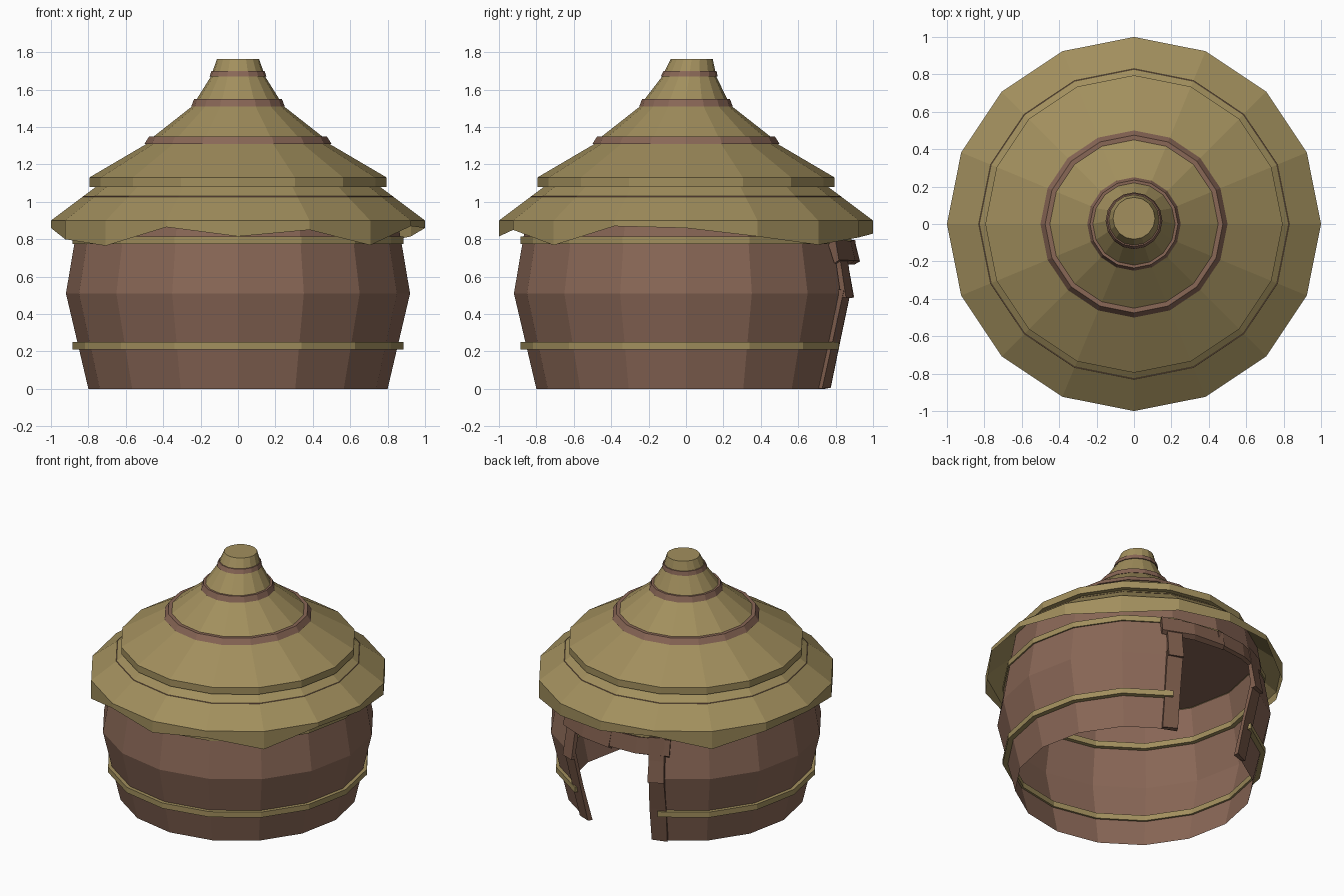
import bpy, bmesh, math, random
from mathutils import Vector

if "Cube" in bpy.data.objects:
    bpy.data.objects.remove(bpy.data.objects["Cube"])

random.seed(4)
N = 16
DOOR = (3, 4)  # wall segments left open at the back (+y)


def material(name, rgb):
    m = bpy.data.materials.new(name)
    m.diffuse_color = (*rgb, 1)
    m.use_nodes = True
    m.node_tree.nodes["Principled BSDF"].inputs["Base Color"].default_value = m.diffuse_color
    return m


CLAY = material("clay", (0.25, 0.135, 0.093))
THATCH = material("thatch", (0.36, 0.275, 0.11))
WOOD = material("wood", (0.20, 0.105, 0.07))


def polar(r, k, z):
    a = 2 * math.pi * k / N
    lean = 0.03 * max(0, z - 1.55) / 0.21  # the neck leans slightly back
    return Vector((r * math.cos(a), r * math.sin(a) + lean, z))


def finish(name, bm, mat, recalc=True):
    if recalc:
        bmesh.ops.recalc_face_normals(bm, faces=bm.faces)
    me = bpy.data.meshes.new(name)
    bm.to_mesh(me)
    bm.free()
    me.materials.append(mat)
    ob = bpy.data.objects.new(name, me)
    bpy.context.collection.objects.link(ob)
    return ob


def lathe(name, profile, mat, skip=(), cap=False, first_z=None):
    """Sheet turned around z; skip holds (segment, row) gaps."""
    bm = bmesh.new()
    cols = [[bm.verts.new(polar(r, k, first_z[k] if first_z and i == 0 else z))
             for i, (r, z) in enumerate(profile)] for k in range(N)]
    for k in range(N):
        a, b = cols[k], cols[(k + 1) % N]
        for i in range(len(profile) - 1):
            if (k, i) not in skip:
                bm.faces.new((a[i], b[i], b[i + 1], a[i + 1]))
    if cap:
        bm.faces.new([c[-1] for c in cols])
    return finish(name, bm, mat, False)


def sweep(bm, sections, loop=False):
    """Bridge four-cornered sections into a solid bar or ring."""
    rows = [[bm.verts.new(p) for p in s] for s in sections]
    pairs = list(zip(rows, rows[1:])) + ([(rows[-1], rows[0])] if loop else [])
    for a, b in pairs:
        for i in range(4):
            j = (i + 1) % 4
            bm.faces.new((a[i], a[j], b[j], b[i]))
    if not loop:
        bm.faces.new(rows[0])
        bm.faces.new(rows[-1])


def hoop(name, section, mat, start=0, count=N):
    bm = bmesh.new()
    n = count if count == N else count + 1
    sweep(bm, [[polar(r, start + k, z) for r, z in section] for k in range(n)], count == N)
    return finish(name, bm, mat)


def box(r0, r1, z0, z1, r2=None):
    return [(r0, z0), (r1, z0), (r1 if r2 is None else r2, z1), (r0, z1)]


# Wall: open underneath, flat ceiling, doorway at the back
lathe("wall", [(0.80, 0), (0.92, 0.51), (0.876, 0.77), (0.83, 1.03)], CLAY,
      skip=[(k, i) for k in DOOR for i in (0, 1)], cap=True)

# Binding bands around the wall
hoop("lower_band", box(0.835, 0.885, 0.21, 0.25), THATCH, start=5, count=14)
hoop("upper_band", box(0.845, 0.885, 0.775, 0.815), THATCH)

# Roof: ragged eave, two tiers and a leaning neck
eave = [0.86, 0.815, 0.77, 0.81, 0.83, 0.86, 0.77, 0.84,
        0.86, 0.80, 0.765, 0.865, 0.815, 0.85, 0.768, 0.87]
lathe("roof", [(1, 0.8), (1, 0.9), (0.76, 1.08), (0.795, 1.08), (0.795, 1.13),
               (0.48, 1.315), (0.45, 1.35), (0.24, 1.515), (0.22, 1.55),
               (0.145, 1.67), (0.135, 1.70), (0.112, 1.765)],
      THATCH, cap=True, first_z=eave)

# Clay rings on the roof
for label, sec in (("lower", box(0.44, 0.50, 1.31, 1.35, 0.475)),
                   ("middle", box(0.21, 0.25, 1.51, 1.55, 0.235)),
                   ("top", box(0.125, 0.152, 1.67, 1.70, 0.142))):
    hoop(label + "_roof_ring", sec, CLAY)


def jitter(s):
    return Vector([random.uniform(-s, s) for _ in range(3)])


# Door posts: two rough overlapping planks following the wall's bulge
def post(name, k):
    bm = bmesh.new()
    t = polar(1, k + 4, 0) * 0.055
    n = polar(1, k, 0) * 0.014
    for lo, hi in (((0.797, 0.004), (0.922, 0.53)), ((0.932, 0.49), (0.885, 0.80))):
        mid = ((lo[0] + hi[0]) / 2, (lo[1] + hi[1]) / 2)
        secs = []
        for r, z in (lo, mid, hi):
            c = polar(r, k, z)
            secs.append([c + t * u + n * v + jitter(0.004)
                         for u, v in ((-1, -1), (1, -1), (1, 1), (-1, 1))])
        sweep(bm, secs)
    for v in bm.verts:
        v.co.z = max(v.co.z, 0)
    return finish(name, bm, WOOD)


post("right_door_post", 3)
post("left_door_post", 5)

# Lintel: two rough planks meeting over the doorway, bottom tilted outward
bm = bmesh.new()
for ks in ((2.75, 3.4, 4.05), (3.95, 4.6, 5.25)):
    sweep(bm, [[polar(r, k, z) + jitter(0.006)
                for r, z in ((0.865, 0.785), (0.90, 0.795), (0.925, 0.685), (0.895, 0.67))]
               for k in ks])
finish("door_lintel", bm, WOOD)
